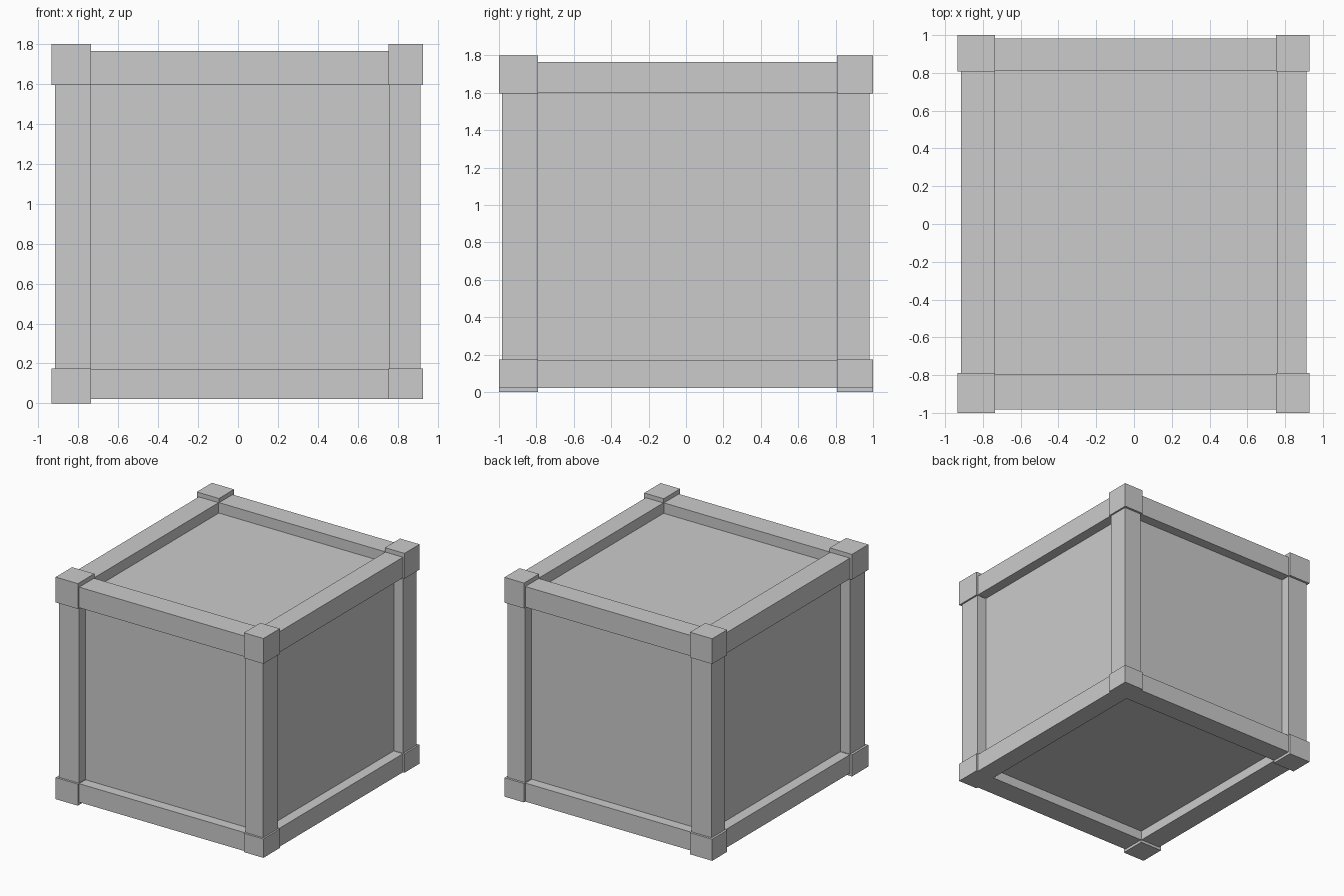
import bpy
import bmesh
from mathutils import Vector

if "Cube" in bpy.data.objects:
    bpy.data.objects.remove(bpy.data.objects["Cube"])

# Corner block limits per axis: (outer low, inner low, inner high, outer high)
BX = (-0.935, -0.736, 0.753, 0.928)
BY = (-1.0, -0.79, 0.807, 1.0)
BZ = (0.0, 0.175, 1.595, 1.8)
# Outer faces of the rails and posts, slightly inside the blocks
RX = (-0.917, 0.914)
RY = (-0.983, 0.982)
RZ = (0.022, 1.765)
EPS = 0.003


def box(name, lo, hi):
    lo, hi = Vector(lo), Vector(hi)
    bm = bmesh.new()
    bmesh.ops.create_cube(bm, size=1)
    for v in bm.verts:
        v.co = Vector((lo[i] + (v.co[i] + 0.5) * (hi[i] - lo[i]) for i in range(3)))
    mesh = bpy.data.meshes.new(name)
    bm.to_mesh(mesh)
    bm.free()
    obj = bpy.data.objects.new(name, mesh)
    bpy.context.collection.objects.link(obj)
    return obj


def block_span(b, side):
    return (b[2], b[3]) if side else (b[0], b[1])


def rail_span(b, r, side):
    return (b[2] + EPS, r[1]) if side else (r[0], b[1] - EPS)


def span_box(name, spans):
    return box(name, [s[0] for s in spans], [s[1] for s in spans])


# Recessed crate body
box("crate_body", (-0.83, -0.90, 0.10), (0.83, 0.90, 1.68))

B = (BX, BY, BZ)
R = (RX, RY, RZ)
SIDES = (("left", "right"), ("front", "back"), ("bottom", "top"))

# Eight corner blocks; the lower right pair stops level with the rails
for sx in (0, 1):
    for sy in (0, 1):
        for sz in (0, 1):
            spans = [block_span(b, s) for b, s in zip(B, (sx, sy, sz))]
            if sx and not sz:
                spans[2] = (RZ[0], BZ[1])
            name = "corner_" + "_".join(SIDES[i][s] for i, s in enumerate((sx, sy, sz)))
            span_box(name, spans)

# Twelve edge beams: four along each axis, between the blocks
for axis, kind in enumerate(("rail_x", "rail_y", "post")):
    u, w = [i for i in range(3) if i != axis]
    for su in (0, 1):
        for sw in (0, 1):
            spans = [None] * 3
            spans[axis] = (B[axis][1] - EPS, B[axis][2] + EPS)
            spans[u] = rail_span(B[u], R[u], su)
            spans[w] = rail_span(B[w], R[w], sw)
            span_box(f"{kind}_{SIDES[u][su]}_{SIDES[w][sw]}", spans)
